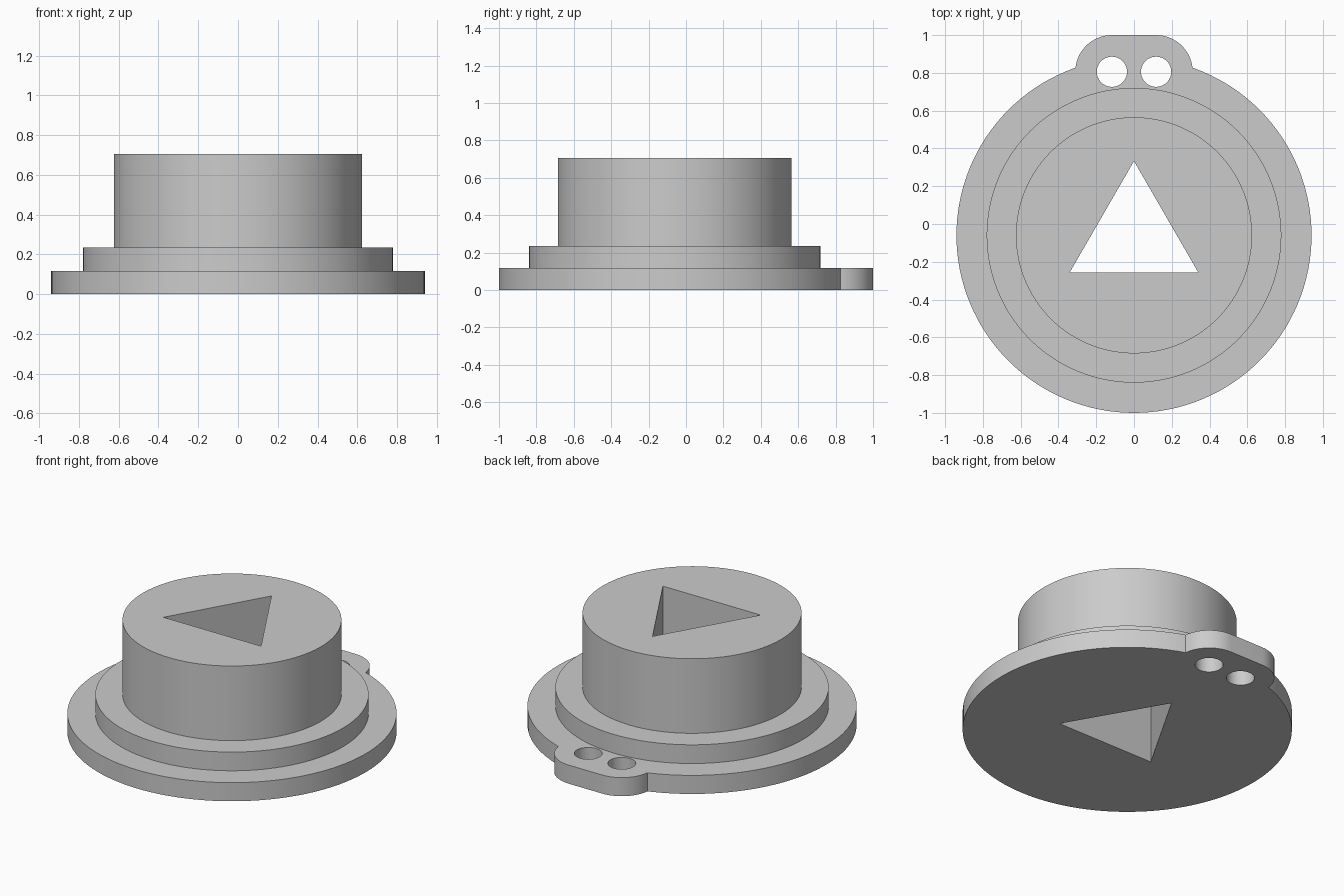
import bpy, bmesh, math
from mathutils import Vector

cube = bpy.data.objects.get("Cube")
if cube:
    bpy.data.objects.remove(cube, do_unlink=True)

CY = -0.06                       # axis of the round tiers
TIERS = [(0.94, 0.117), (0.78, 0.235), (0.625, 0.705)]
HOLE_X, HOLE_Y, HOLE_R, TAB_R = 0.117, 0.806, 0.08, 0.194

grey = bpy.data.materials.new("plain grey")
grey.use_nodes = True
colour = (0.6, 0.6, 0.6, 1)
grey.diffuse_color = colour
grey.node_tree.nodes["Principled BSDF"].inputs["Base Color"].default_value = colour


def arc(cx, cy, r, start, end, steps):
    angles = [math.radians(start + (end - start) * i / steps) for i in range(steps + 1)]
    return [(cx + r * math.cos(a), cy + r * math.sin(a)) for a in angles]


def make_object(name, bm):
    bmesh.ops.recalc_face_normals(bm, faces=bm.faces)
    mesh = bpy.data.meshes.new(name)
    bm.to_mesh(mesh)
    bm.free()
    mesh.materials.append(grey)
    ob = bpy.data.objects.new(name, mesh)
    bpy.context.collection.objects.link(ob)
    return ob


def prism(name, outline, z0, z1):
    bm = bmesh.new()
    face = bm.faces.new([bm.verts.new((x, y, z0)) for x, y in outline])
    top = bmesh.ops.extrude_face_region(bm, geom=[face])["geom"]
    verts = [v for v in top if isinstance(v, bmesh.types.BMVert)]
    bmesh.ops.translate(bm, verts=verts, vec=(0, 0, z1 - z0))
    return make_object(name, bm)


def stepped_body(name, steps=128):
    # stacked rings joined into one closed stepped solid
    bm = bmesh.new()
    rings, z = [], 0
    for r, top in TIERS:
        for h in (z, top):
            rings.append([bm.verts.new((x, y, h)) for x, y in arc(0, CY, r, 0, 360, steps)[:-1]])
        z = top
    for lower, upper in zip(rings, rings[1:]):
        for i in range(steps):
            j = (i + 1) % steps
            bm.faces.new((lower[i], lower[j], upper[j], upper[i]))
    bm.faces.new(rings[0])
    bm.faces.new(rings[-1])
    return make_object(name, bm)


def combine(target, tool, operation):
    mod = target.modifiers.new(tool.name, "BOOLEAN")
    mod.object, mod.operation, mod.solver = tool, operation, "EXACT"
    tool.hide_render = True
    bpy.context.view_layer.objects.active = target
    bpy.ops.object.modifier_apply(modifier=mod.name)
    bpy.data.objects.remove(tool, do_unlink=True)


# stepped round body
body = stepped_body("stepped_body")

# rounded tab on the rear rim
outline = (arc(HOLE_X, HOLE_Y, TAB_R, 0, 90, 16) + arc(-HOLE_X, HOLE_Y, TAB_R, 90, 180, 16)
           + [(-HOLE_X - TAB_R, 0.75), (HOLE_X + TAB_R, 0.75)])
combine(body, prism("tab", outline, 0, TIERS[0][1]), "UNION")

# two cord holes through the tab
for side in (-1, 1):
    hole = arc(side * HOLE_X, HOLE_Y, HOLE_R, 0, 360, 40)[:-1]
    combine(body, prism("hole_cutter", hole, -0.1, 0.3), "DIFFERENCE")

# triangular shaft through the whole height
triangle = arc(0, CY, 0.393, 90, 450, 3)[:-1]
combine(body, prism("triangle_cutter", triangle, -0.1, 0.9), "DIFFERENCE")

# smooth round walls, sharp rims
bpy.ops.object.select_all(action="DESELECT")
body.select_set(True)
bpy.context.view_layer.objects.active = body
bpy.ops.object.shade_smooth_by_angle(angle=math.radians(25))
